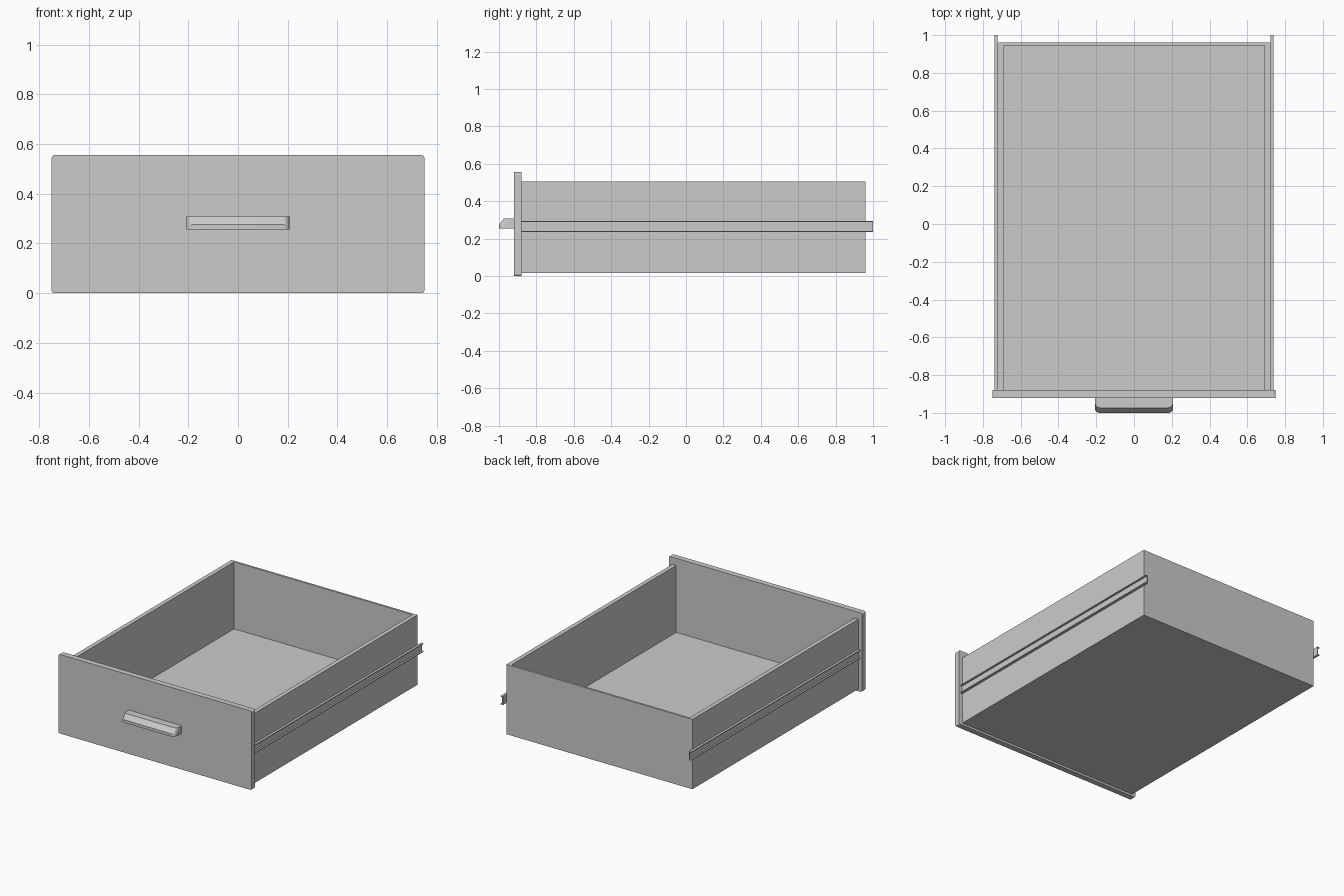
import bpy, bmesh
from mathutils import Vector

cube = bpy.data.objects.get("Cube")
if cube:
    bpy.data.objects.remove(cube, do_unlink=True)

grey = bpy.data.materials.new("light_grey")
grey.use_nodes = True
grey.diffuse_color = (0.6, 0.6, 0.6, 1)
grey.node_tree.nodes["Principled BSDF"].inputs["Base Color"].default_value = (0.6, 0.6, 0.6, 1)


def finish(name, bm):
    bmesh.ops.recalc_face_normals(bm, faces=bm.faces)
    mesh = bpy.data.meshes.new(name)
    bm.to_mesh(mesh)
    bm.free()
    mesh.materials.append(grey)
    obj = bpy.data.objects.new(name, mesh)
    bpy.context.collection.objects.link(obj)
    return obj


def prism(points, direction):
    """Extrude a closed outline along a direction."""
    bm = bmesh.new()
    face = bm.faces.new([bm.verts.new(p) for p in points])
    ext = bmesh.ops.extrude_face_region(bm, geom=[face], use_keep_orig=True)
    verts = [g for g in ext["geom"] if isinstance(g, bmesh.types.BMVert)]
    bmesh.ops.translate(bm, verts=verts, vec=Vector(direction))
    return bm


def box(name, lo, hi):
    (x0, y0, z0), (x1, y1, z1) = lo, hi
    base = [(x0, y0, z0), (x1, y0, z0), (x1, y1, z0), (x0, y1, z0)]
    return finish(name, prism(base, (0, 0, z1 - z0)))


def bevel_edges(bm, rule, radius, segments):
    edges = [e for e in bm.edges if rule(*(v.co for v in e.verts))]
    bmesh.ops.bevel(bm, geom=edges, offset=radius, segments=segments,
                    profile=0.5, affect='EDGES')


W, FRONT, BACK = 0.722, -0.88, 0.96
BOTTOM, TOP, FLOOR = 0.015, 0.505, 0.035

# Front panel with slightly rounded corners
panel = prism([(-0.75, -0.92, 0), (0.75, -0.92, 0), (0.75, -0.92, 0.555), (-0.75, -0.92, 0.555)],
              (0, 0.04, 0))
bevel_edges(panel, lambda a, b: abs(a.y - b.y) > 0.01, 0.012, 4)
finish("front_panel", panel)

# Drawer box
box("drawer_floor", (-0.692, FRONT, BOTTOM), (0.692, 0.945, FLOOR))
box("back_wall", (-0.692, 0.945, BOTTOM), (0.692, BACK, TOP))
for side, s in (("left", 1), ("right", -1)):
    xs = sorted((s * 0.692, s * W))
    box(side + "_wall", (xs[0], FRONT, BOTTOM), (xs[1], BACK, TOP))

    # Runner: a channel that opens outward
    outline = [(W, 0.235), (0.739, 0.235), (0.739, 0.241), (0.727, 0.241),
               (0.727, 0.289), (0.739, 0.289), (0.739, 0.295), (W, 0.295)]
    finish(side + "_runner", prism([(s * x, FRONT, z) for x, z in outline], (0, 1 - FRONT, 0)))

# Handle: sloped front edge, rounded outer corners
profile = [(-0.92, 0.255), (-1.0, 0.255), (-1.0, 0.275), (-0.973, 0.308), (-0.92, 0.308)]
handle = prism([(-0.207, y, z) for y, z in profile], (0.414, 0, 0))
bevel_edges(handle, lambda a, b: abs(a.x - b.x) < 0.01 and abs(a.z - b.z) > 0.01
            and max(a.y, b.y) < -0.95, 0.025, 5)
grip = finish("handle", handle)
bpy.context.view_layer.objects.active = grip
grip.select_set(True)
bpy.ops.object.shade_smooth_by_angle(angle=0.6)
